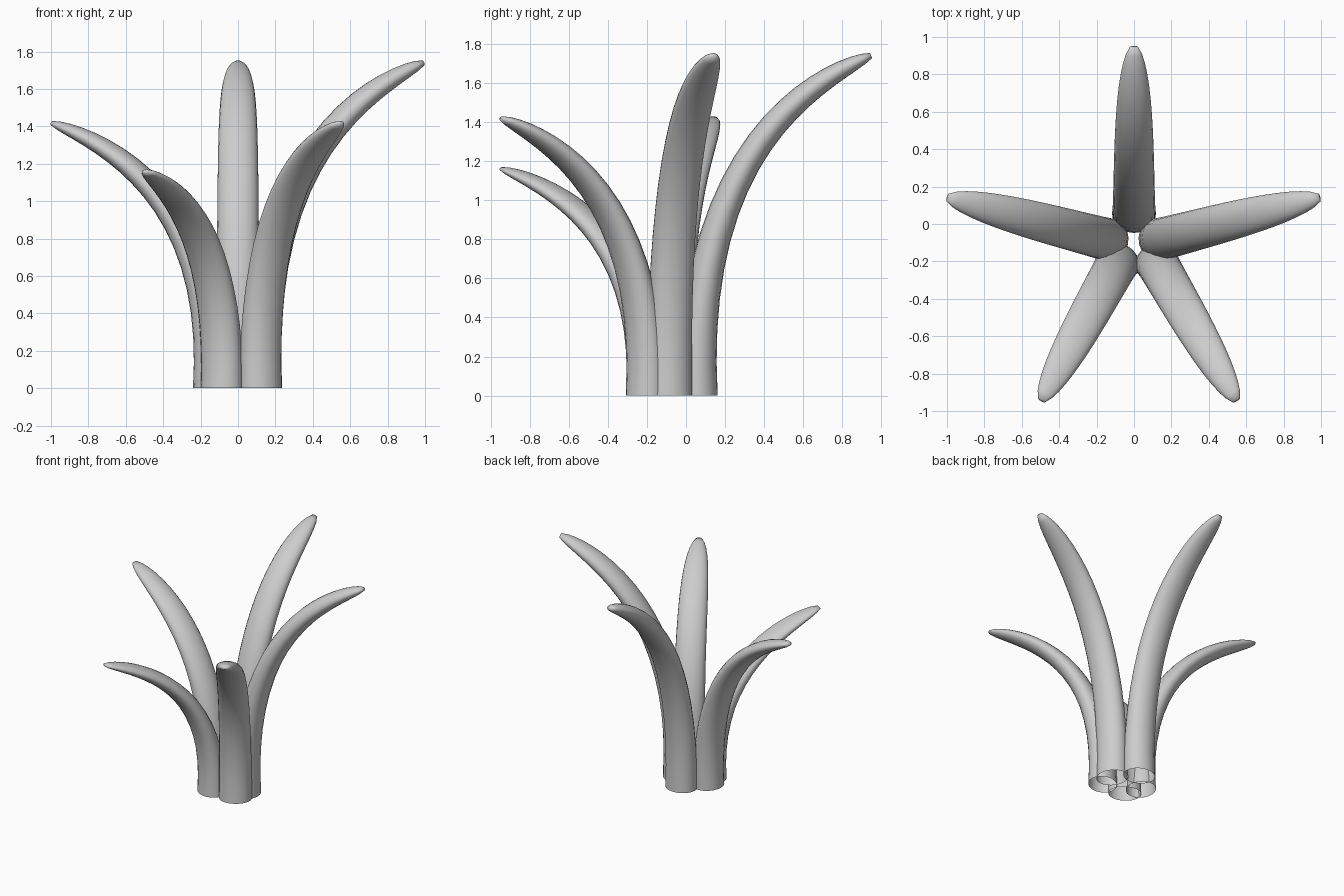
import bpy, math
from mathutils import Vector, Matrix

cube = bpy.data.objects.get("Cube")
if cube:
    bpy.data.objects.remove(cube, do_unlink=True)

# One plain grey for every leaf
grey = bpy.data.materials.new("leaf_grey")
grey.use_nodes = True
colour = (0.61, 0.61, 0.61, 1)
grey.diffuse_color = colour
grey.node_tree.nodes["Principled BSDF"].inputs["Base Color"].default_value = colour

SIDES, RINGS = 20, 18
# Centreline of a leaf, leaning towards local +x
CENTRE = [Vector(p) for p in ((0, 0, 0), (-0.015, 0, 0.75), (0.19, 0, 1.45), (0.89, 0, 1.74))]


def bezier(t):
    a, b, c, d = CENTRE
    s = 1 - t
    point = a * s**3 + b * 3 * s * s * t + c * 3 * s * t * t + d * t**3
    tangent = (b - a) * s * s + (c - b) * 2 * s * t + (d - c) * t * t
    return point, tangent.normalized()


def leaf(name, x, y, angle, height, reach=1):
    """Tapering oval tube, open at the foot and closed at the rounded tip."""
    verts, faces = [], []
    for r in range(RINGS + 1):
        t = math.sin(r / RINGS * math.pi / 2) * 0.7 + r / RINGS * 0.3
        point, tangent = bezier(t)
        across = Vector((0, 1, 0))
        normal = across.cross(tangent) if r else Vector((1, 0, 0))
        end = math.sqrt(1 - (0.994 * t)**8)
        width = 0.118 * (1 - 0.14 * t) * end
        thick = 0.105 * (1 - 0.75 * t + 0.37 * t * t) * end
        for k in range(SIDES):
            a = math.tau * k / SIDES
            verts.append(point + normal * thick * math.cos(a) + across * width * math.sin(a))
    for r in range(RINGS):
        for k in range(SIDES):
            i, j = r * SIDES + k, r * SIDES + (k + 1) % SIDES
            faces.append((i, j, j + SIDES, i + SIDES))
    faces.append(tuple(range(RINGS * SIDES, (RINGS + 1) * SIDES)))
    mesh = bpy.data.meshes.new(name)
    mesh.from_pydata(verts, [], faces)
    mesh.transform(Matrix.Translation((x, y, 0)) @ Matrix.Rotation(math.radians(angle), 4, "Z")
                   @ Matrix.Diagonal((reach, 1, height, 1)))
    mesh.materials.append(grey)
    mesh.polygons.foreach_set("use_smooth", [True] * len(mesh.polygons))
    obj = bpy.data.objects.new(name, mesh)
    bpy.context.collection.objects.link(obj)


# Five leaves around the clump, in three heights
leaf("back_leaf", 0, 0.057, 90, 1)
leaf("left_leaf", 0.13, -0.085, 14.7, 1)
leaf("right_leaf", -0.135, -0.085, 165.3, 0.815)
leaf("front_left_leaf", 0.12, -0.203, -60, 0.815, 0.96)
leaf("front_right_leaf", -0.085, -0.203, -119, 0.667, 0.95)
